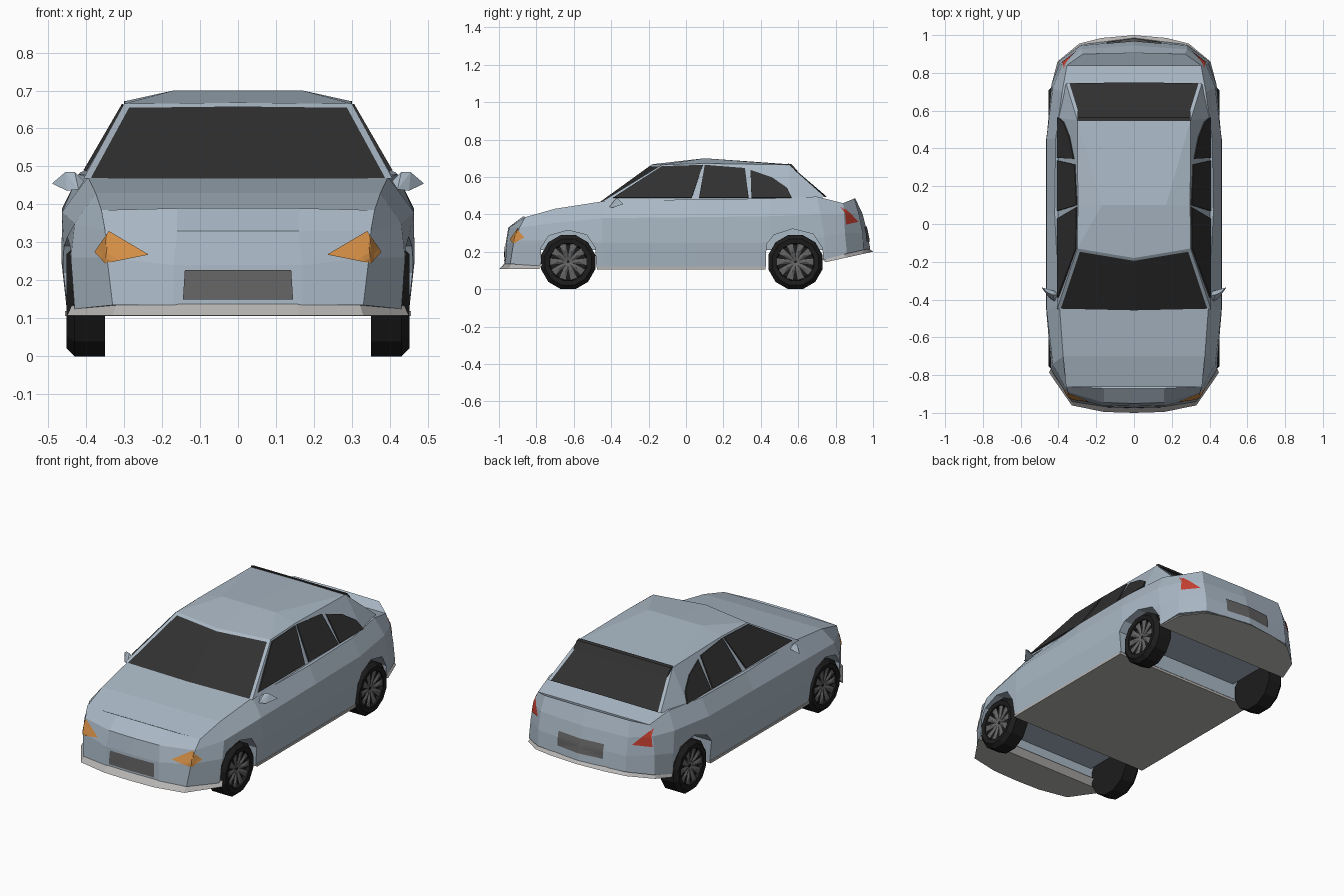
import bpy, bmesh, math
from mathutils import Vector
from mathutils.bvhtree import BVHTree

if "Cube" in bpy.data.objects:
    bpy.data.objects.remove(bpy.data.objects["Cube"])


def material(name, r, g, b):
    m = bpy.data.materials.new(name)
    m.diffuse_color = (r, g, b, 1)
    m.use_nodes = True
    m.node_tree.nodes["Principled BSDF"].inputs["Base Color"].default_value = m.diffuse_color
    return m


PAINT = material("paint", .40, .48, .56)
GLASS = material("dark_glass", .03, .03, .03)
TRIM = material("light_trim", .47, .46, .45)
GRILLE = material("grille_grey", .13, .13, .13)
TYRE = material("rubber", .012, .012, .012)
RIM = material("rim_grey", .13, .13, .13)
AMBER = material("amber", .65, .27, .06)
RED = material("red", .55, .05, .03)


def finish(name, bm, *mats):
    bmesh.ops.recalc_face_normals(bm, faces=bm.faces[:])
    me = bpy.data.meshes.new(name)
    bm.to_mesh(me)
    bm.free()
    for m in mats:
        me.materials.append(m)
    ob = bpy.data.objects.new(name, me)
    bpy.context.collection.objects.link(ob)
    return ob


def mirror_x(bm):
    geo = bmesh.ops.duplicate(bm, geom=bm.verts[:] + bm.edges[:] + bm.faces[:])["geom"]
    for v in geo:
        if isinstance(v, bmesh.types.BMVert):
            v.co.x *= -1
    bmesh.ops.remove_doubles(bm, verts=bm.verts[:], dist=1e-4)


def mesh(name, verts, faces, mats, mirror=True, inset=()):
    bm = bmesh.new()
    vs = [bm.verts.new(v) for v in verts]
    for i, f in enumerate(faces):
        bm.faces.new([vs[k] for k in f]).material_index = int(i in inset)
    if mirror:
        mirror_x(bm)
    if inset:
        bmesh.ops.recalc_face_normals(bm, faces=bm.faces[:])
        panes = [f for f in bm.faces if f.material_index]
        rim = bmesh.ops.inset_region(bm, faces=panes, thickness=.018, use_even_offset=True)
        for f in rim["faces"]:
            f.material_index = 0
    return finish(name, bm, *mats)


def prism(name, lower, offset, mat, mirror=False, taper=1):
    """Closed solid from a polygon and its (optionally tapered) copy moved by offset."""
    n = len(lower)
    verts = [Vector(p) for p in lower]
    verts += [Vector((p.x * taper, p.y * taper, p.z)) + Vector(offset) for p in verts]
    faces = [range(n), range(n, 2 * n)] + [(i, (i + 1) % n, (i + 1) % n + n, i + n) for i in range(n)]
    return mesh(name, verts, faces, [mat], mirror)


# Body shell: rails running from nose centre round the side to tail centre
rails = [
    [(0, -.97, .135), (.17, -.965, .135), (.33, -.94, .135), (.43, -.79, .125), (.45, -.45, .115), (.45, .05, .115),
     (.45, .43, .12), (.43, .745, .16), (.40, .86, .19), (.28, .95, .21), (0, .985, .215)],
    [(0, -.965, .24), (.17, -.96, .24), (.345, -.92, .26), (.44, -.77, .26), (.465, -.45, .25), (.465, .05, .25),
     (.465, .45, .25), (.437, .74, .28), (.395, .85, .30), (.28, .945, .30), (0, .97, .30)],
    [(0, -.95, .33), (.16, -.945, .33), (.35, -.89, .33), (.43, -.74, .35), (.463, -.45, .38), (.463, .05, .385),
     (.463, .45, .39), (.43, .72, .40), (.38, .845, .40), (.28, .925, .40), (0, .945, .40)],
    [(0, -.87, .39), (.16, -.87, .39), (.36, -.86, .385), (.375, -.70, .43), (.395, -.43, .472), (.42, .05, .48),
     (.415, .45, .485), (.38, .70, .495), (.355, .84, .46), (.27, .90, .485), (0, .905, .485)]]
rails = [[(0, y, z) for x, y, z in rails[0]]] + rails + [[(0, y, z) for x, y, z in rails[-1]]]
n = len(rails[0])
body = mesh("body", [p for r in rails for p in r],
            [(j * n + i, j * n + i + 1, (j + 1) * n + i + 1, (j + 1) * n + i)
             for j in range(5) for i in range(n - 1)], [PAINT])

# Wheel wells cut through the lower body, with a raised flat underside between the wheels
arches = [[(-.78, .05), (-.775, .22), (-.735, .285), (-.63, .315), (-.53, .29), (-.485, .22), (-.475, .05)],
          [(.425, .05), (.43, .24), (.47, .29), (.57, .322), (.68, .295), (.73, .22), (.74, .05)]]
for label, arch in zip(("front", "rear"), arches):
    cutter = prism("well_cutter", [(-.6, y, z) for y, z in arch], (1.2, 0, 0), PAINT)
    cutter.hide_render = True
    mod = body.modifiers.new("well", "BOOLEAN")
    mod.operation, mod.solver, mod.object = "DIFFERENCE", "EXACT", cutter
    bpy.context.view_layer.objects.active = body
    bpy.ops.object.modifier_apply(modifier=mod.name)
    bpy.data.objects.remove(cutter)
    prism(label + "_underside", [(-.345, y, max(z, .21)) for y, z in arch], (.69, 0, 0), PAINT)

# Cabin with inset windscreen and rear window
mesh("cabin", [(0, -.46, .466), (.407, -.45, .468), (.30, -.13, .665), (0, -.18, .668), (.297, .1, .672),
               (.30, .55, .665), (0, .55, .668), (.401, .56, .485), (.36, .745, .492), (0, .75, .497),
               (0, .1, .70), (.17, .1, .70)],
     [(0, 1, 2, 3), (8, 9, 6, 5), (1, 7, 5, 4, 2), (7, 8, 5), (3, 2, 11, 10), (2, 4, 11), (4, 5, 11), (5, 6, 10, 11)],
     [PAINT, GLASS], inset=(0, 1))
prism("roof_lip", [(-.30, .545, .672), (-.30, .565, .668), (-.30, .60, .628), (-.30, .545, .655)], (.60, 0, 0), GLASS)

# Side windows lie on the sloping cabin side
panes = {"front": [(-.39, .487), (-.13, .655), (.09, .662), (.03, .487)],
         "middle": [(.07, .487), (.10, .662), (.315, .645), (.335, .487)],
         "rear": [(.35, .487), (.345, .635), (.46, .595), (.54, .54), (.565, .487)]}
for part, pts in panes.items():
    prism(part + "_side_windows", [(.41 - (z - .475) * .58 - .004, y, z) for y, z in pts], (.008, 0, .003), GLASS, True)

# Bumper lips, floor
prism("front_bumper_lip", [(x, y, .107) for x, y in
      [(0, -1), (.16, -.995), (.33, -.96), (.42, -.83), (.45, -.785), (0, -.785)]], (0, 0, .036), TRIM, True, .965)
prism("rear_bumper_lip", [(x, y, .143 + (y - .74) * .22) for x, y in
      [(0, 1), (.17, .985), (.29, .955), (.405, .86), (.435, .745), (0, .745)]], (0, 0, .02), TRIM, True, .975)
prism("floor", [(x, y, .106) for x, y in [(-.455, -.475), (.455, -.475), (.455, .425), (-.455, .425)]],
      (0, 0, .014), TRIM)

# Lamps and grilles draped over the body
shell = bmesh.new()
shell.from_mesh(body.data)
tree = BVHTree.FromBMesh(shell)
shell.free()


def drape(name, pts, side, mat, mirror=True):
    bm = bmesh.new()
    bm.faces.new([bm.verts.new((x, 0, z)) for x, z in pts])
    bmesh.ops.triangulate(bm, faces=bm.faces[:])
    bmesh.ops.subdivide_edges(bm, edges=bm.edges[:], cuts=5, use_grid_fill=True)
    for v in bm.verts:
        hit = tree.ray_cast(Vector((v.co.x, 2 * side, v.co.z)), Vector((0, -side, 0)))[0]
        v.co.y = (hit.y if hit else .85 * side) + .005 * side
    if mirror:
        mirror_x(bm)
    return finish(name, bm, mat)


drape("headlamps", [(.235, .268), (.34, .33), (.378, .275), (.35, .245)], -1, AMBER)
drape("tail_lamps", [(.372, .44), (.385, .345), (.30, .36)], 1, RED)
drape("front_grille", [(-.145, .15), (.145, .15), (.14, .228), (-.14, .228)], -1, GRILLE, False)
drape("rear_panel", [(-.145, .255), (.145, .255), (.145, .335), (-.145, .335)], 1, GRILLE, False)

# Door mirrors
bm = bmesh.new()
for p in [(.395, -.38, .45), (.42, -.41, .44), (.43, -.375, .485), (.455, -.365, .485), (.49, -.335, .455),
          (.45, -.39, .436), (.42, -.355, .455)]:
    bm.verts.new(p)
bmesh.ops.convex_hull(bm, input=bm.verts[:])
mirror_x(bm)
finish("door_mirrors", bm, PAINT)


# Wheels: twelve-sided tyre, recessed hub and ten wedge spokes
def wheel(label, y):
    profile = [(.35, 0), (.35, .15), (.43, .15), (.452, .128), (.448, .102), (.425, .098), (.425, 0)]
    k = 12
    verts, faces = [], []
    for x, r in profile:
        for i in range(k):
            a = math.tau * (i + .5) / k
            verts.append((x, y + r * math.cos(a), .15 * math.cos(math.pi / k) + r * math.sin(a)))
    for j in range(len(profile) - 1):
        faces += [(j * k + i, j * k + (i + 1) % k, (j + 1) * k + (i + 1) % k, (j + 1) * k + i) for i in range(k)]
    mesh(label + "_tyres", verts, faces, [TYRE])
    verts, faces = [], []
    for i in range(10):
        a, c = math.tau * i / 10, .147
        spoke = [(.432, .012, -.9), (.432, .012, .9), (.442, .1, .2), (.442, .1, -.2), (.446, .055, 0)]
        verts += [(x, y + r * math.cos(a + t), c + r * math.sin(a + t)) for x, r, t in spoke]
        faces += [tuple(5 * i + q for q in f) for f in [(0, 1, 4), (1, 2, 4), (2, 3, 4), (3, 0, 4)]]
    mesh(label + "_spokes", verts, faces, [RIM])


wheel("front", -.63)
wheel("rear", .585)
